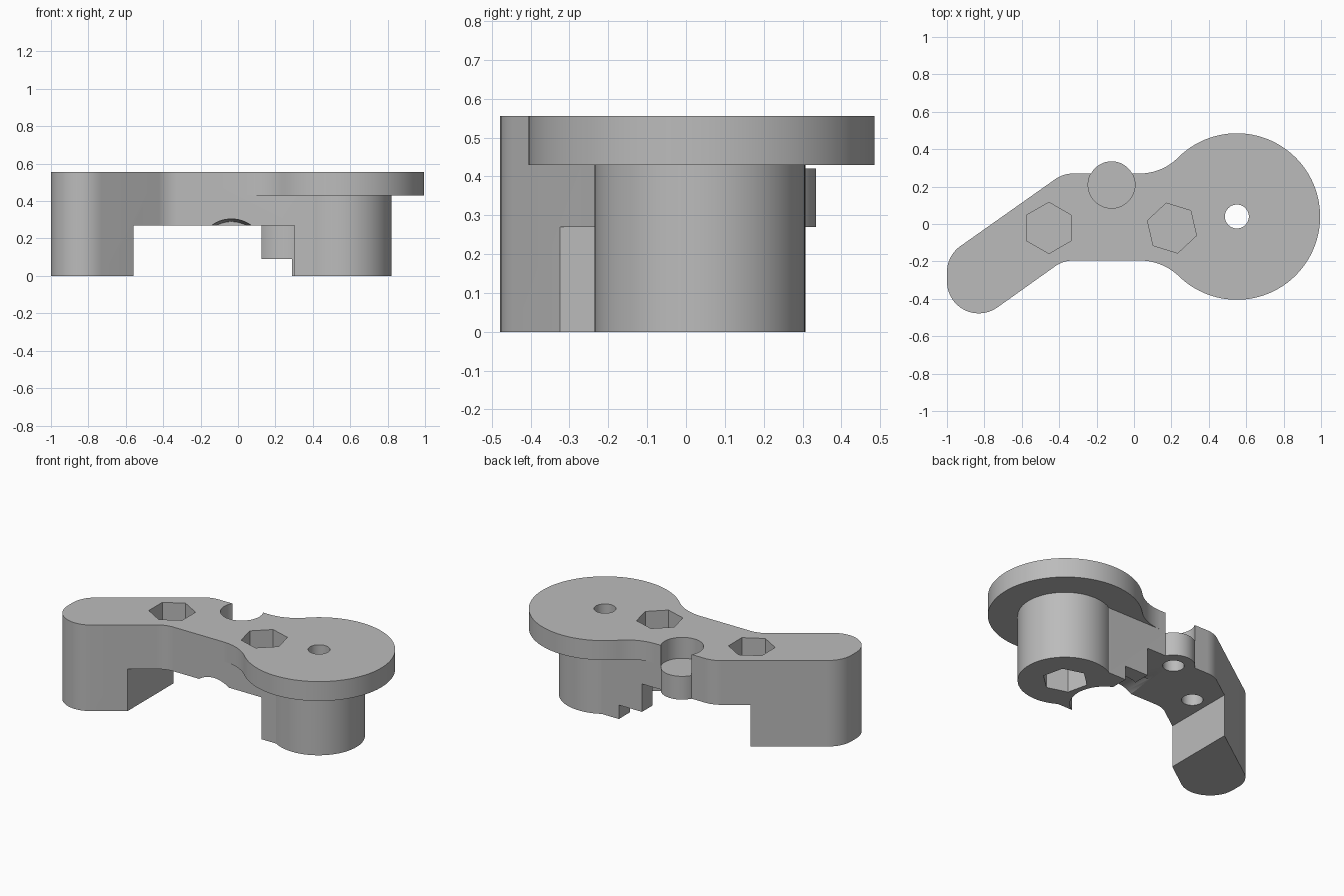
import bpy, bmesh
from math import sin, cos, pi, radians, atan2
from mathutils import Vector, Matrix

if "Cube" in bpy.data.objects:
    bpy.data.objects.remove(bpy.data.objects["Cube"], do_unlink=True)

mat = bpy.data.materials.new("plain grey")
mat.use_nodes = True
GREY = (0.5, 0.5, 0.5, 1)
mat.diffuse_color = GREY
mat.node_tree.nodes["Principled BSDF"].inputs["Base Color"].default_value = GREY

TOP, UNDER, RIM = 0.555, 0.27, 0.43      # main heights
FRONT, BACK = -0.195, 0.27               # straight bar sides
HUB = Vector((0.55, 0.04))
HUB_R = 0.445


def arc(c, r, a0, a1, n=24):
    return [(c[0] + r * cos(a0 + (a1 - a0) * i / n),
             c[1] + r * sin(a0 + (a1 - a0) * i / n)) for i in range(n + 1)]


def rounded(corners, n=14):
    """Outline from (x, y, radius) corners."""
    out = []
    for i, (x, y, r) in enumerate(corners):
        p = Vector((x, y))
        if r == 0:
            out.append((x, y))
            continue
        u = (Vector(corners[i - 1][:2]) - p).normalized()
        v = (Vector(corners[(i + 1) % len(corners)][:2]) - p).normalized()
        half = u.angle(v) / 2
        c = p + (u + v).normalized() * (r / sin(half))
        s, e = p + u * (r / (sin(half) / cos(half))) - c, p + v * (r / (sin(half) / cos(half))) - c
        a0 = atan2(s.y, s.x)
        da = (atan2(e.y, e.x) - a0 + pi) % (2 * pi) - pi
        out += arc(c, r, a0, a0 + da, n)
    return out


def prism(name, pts, z0, z1):
    bm = bmesh.new()
    f = bm.faces.new([bm.verts.new((x, y, z0)) for x, y in pts])
    up = bmesh.ops.extrude_face_region(bm, geom=[f])["geom"]
    bmesh.ops.translate(bm, vec=(0, 0, z1 - z0),
                        verts=[g for g in up if isinstance(g, bmesh.types.BMVert)])
    bmesh.ops.recalc_face_normals(bm, faces=bm.faces)
    return finish(name, bm)


def finish(name, bm):
    me = bpy.data.meshes.new(name)
    bm.to_mesh(me)
    bm.free()
    me.materials.append(mat)
    ob = bpy.data.objects.new(name, me)
    bpy.context.collection.objects.link(ob)
    return ob


def cyl(name, c, r, z0, z1, sides=72, turn=0):
    return prism(name, arc(c, r, turn, turn + 2 * pi, sides)[:-1], z0, z1)


def box(name, x0, x1, z0, z1):
    return prism(name, [(x0, -1), (x1, -1), (x1, 1), (x0, 1)], z0, z1)


def combine(ob, other, op):
    m = ob.modifiers.new(op, "BOOLEAN")
    m.operation, m.solver, m.object = op, "EXACT", other
    bpy.context.view_layer.objects.active = ob
    bpy.ops.object.modifier_apply(modifier=m.name)
    bpy.data.objects.remove(other, do_unlink=True)


# bent arm with foot, full height
body = prism("lever_body", rounded([
    (-1, -0.638, 0.17), (-0.378, FRONT, 0.17), (HUB.x, FRONT, 0),
    (HUB.x, BACK, 0), (-0.378, BACK, 0.17), (-1, -0.169, 0.17)]), 0, TOP)

# hollow beneath the arm and the step beside the boss
combine(body, box("arm_gap", -0.56, 0.125, -1, UNDER), "DIFFERENCE")
combine(body, box("step_gap", 0.12, 0.29, -1, 0.09), "DIFFERENCE")

# round boss, flange with blended neck, stub pin
combine(body, cyl("boss", (HUB.x, 0.036), 0.271, 0, RIM + 0.02, 96), "UNION")
neck_x = 0.03


def neck(side_y, sign):
    d = abs(side_y - HUB.y)
    dx = HUB.x - neck_x
    r = (dx * dx + d * d - HUB_R ** 2) / (2 * (HUB_R - d))
    c = Vector((neck_x, side_y + sign * r))
    t = HUB - c
    end = atan2(t.y, t.x)
    return arc(c, r, -sign * pi / 2, end), end


front_neck, fa = neck(FRONT, -1)
back_neck, ba = neck(BACK, 1)
rim = arc(HUB, HUB_R, fa - pi, ba + pi, 96)
flange = prism("flange", front_neck + rim[1:-1] + back_neck[::-1], RIM, TOP)
combine(body, flange, "UNION")
PIN = (-0.12, 0.21)
combine(body, cyl("pin", PIN, 0.125, UNDER, 0.42), "UNION")

# pocket over the pin, and blind screw holes from beneath
combine(body, cyl("pin_pocket", PIN, 0.1252, 0.42, 1), "DIFFERENCE")
nuts = [((-0.455, -0.021), pi / 2), ((0.203, -0.022), radians(-17))]
combine(body, cyl("head_clearance", nuts[1][0], 0.2, -1, UNDER), "DIFFERENCE")
for c, turn in nuts:
    combine(body, cyl("nut_pocket", c, 0.137, 0.42, 1, 6, turn), "DIFFERENCE")
for c in (nuts[0][0], nuts[1][0], PIN):
    combine(body, cyl("screw_hole", c, 0.062, 0, 0.4, 40), "DIFFERENCE")

# centre hole with a nut recess under the boss
combine(body, cyl("centre_hole", HUB, 0.064, -1, 1, 48), "DIFFERENCE")
combine(body, cyl("boss_nut", HUB, 0.135, -1, 0.15, 6, radians(-17)), "DIFFERENCE")

# tapered scoop under the front edge
bm = bmesh.new()
bmesh.ops.create_cone(bm, cap_ends=True, segments=96, radius1=0.195, radius2=0.165, depth=0.4,
                      matrix=Matrix.Translation((-0.035, -0.2, 0.125)) @ Matrix.Rotation(-pi / 2, 4, "X"))
combine(body, finish("scoop", bm), "DIFFERENCE")

bpy.ops.object.select_all(action="DESELECT")
body.select_set(True)
bpy.context.view_layer.objects.active = body
bpy.ops.object.shade_smooth_by_angle(angle=radians(30))
